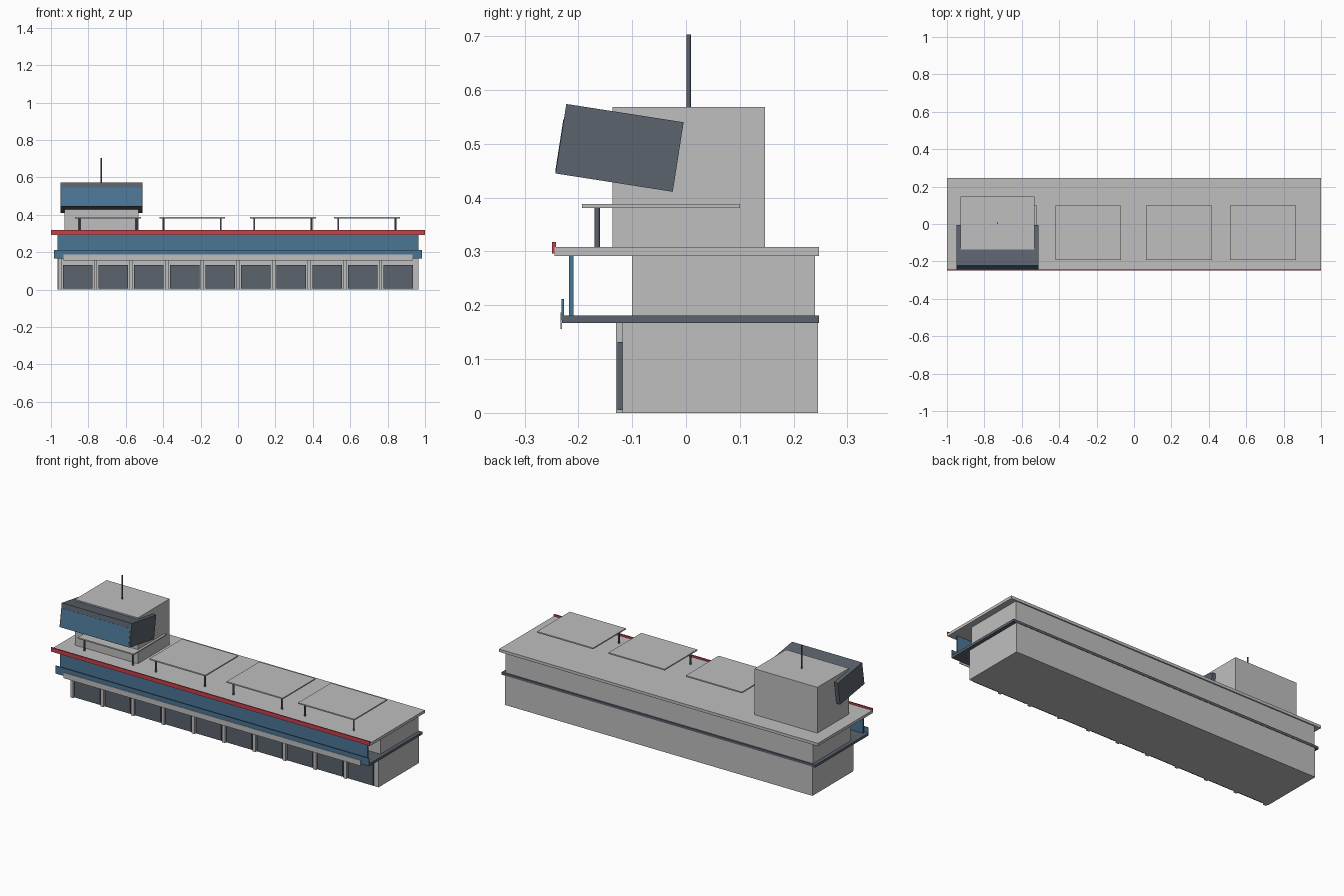
import bpy
from math import atan2, hypot
from mathutils import Matrix, Vector

default = bpy.data.objects.get("Cube")
if default:
    bpy.data.objects.remove(default)


def material(name, rgb):
    m = bpy.data.materials.new(name)
    m.use_nodes = True
    colour = (*rgb, 1)
    m.diffuse_color = colour
    m.node_tree.nodes["Principled BSDF"].inputs["Base Color"].default_value = colour
    return m


CONCRETE = material("pale concrete", (0.52, 0.52, 0.53))
SLATE = material("slate grey", (0.105, 0.125, 0.155))
GLASS = material("blue glass", (0.07, 0.18, 0.30))
RED = material("red trim", (0.58, 0.05, 0.07))


def box(name, mat, x, y, z):
    """Box from (min, max) pairs on each axis."""
    spans = (x, y, z)
    bpy.ops.mesh.primitive_cube_add(size=1)
    o = bpy.context.object
    o.name = name
    o.data.transform(Matrix.Diagonal([b - a for a, b in spans] + [1]))
    o.location = [(a + b) / 2 for a, b in spans]
    o.data.materials.append(mat)
    return o


def post(name, x, y, z0, z1, radius):
    bpy.ops.mesh.primitive_cylinder_add(vertices=12, radius=radius, depth=z1 - z0,
                                        location=(x, y, (z0 + z1) / 2))
    o = bpy.context.object
    o.name = name
    o.data.materials.append(SLATE)
    bpy.ops.object.shade_smooth_by_angle()


# Ground floor with a row of garage doors and dividing piers
box("ground_floor", CONCRETE, (-0.965, 0.965), (-0.118, 0.245), (0, 0.167))
PITCH = 0.1904
for i in range(10):
    cx = (i - 4.5) * PITCH
    box("garage_door", SLATE, (cx - 0.079, cx + 0.079), (-0.127, -0.117), (0.005, 0.132))
    px = cx - PITCH / 2
    box("garage_pier", CONCRETE, (px - 0.009, px + 0.009), (-0.13, -0.117), (0, 0.167))

# Balcony slab, balustrade and front fascia
box("balcony_slab", SLATE, (-0.985, 0.985), (-0.23, 0.247), (0.167, 0.181))
box("balcony_glass", GLASS, (-0.985, 0.985), (-0.231, -0.227), (0.172, 0.212))
box("balcony_fascia", CONCRETE, (-0.933, 0.933), (-0.233, -0.23), (0.156, 0.187))

# Upper floor and its glazed front
box("upper_floor", CONCRETE, (-0.965, 0.965), (-0.1, 0.24), (0.181, 0.292))
box("upper_glazing", GLASS, (-0.965, 0.965), (-0.217, -0.209), (0.181, 0.292))

# Roof with red edge
box("roof", CONCRETE, (-1, 1), (-0.244, 0.247), (0.292, 0.308))
box("roof_trim", RED, (-1, 1), (-0.249, -0.242), (0.296, 0.318))

# Roof canopies carried on front posts
for cx in (-0.695, -0.245, 0.24, 0.689):
    box("canopy", CONCRETE, (cx - 0.176, cx + 0.176), (-0.193, 0.1), (0.381, 0.388))
    for side in (-1, 1):
        post("canopy_post", cx + side * 0.153, -0.165, 0.308, 0.381, 0.005)

# Control tower and mast
box("tower", CONCRETE, (-0.927, -0.532), (-0.137, 0.147), (0.308, 0.568))
post("mast", -0.73, 0.005, 0.568, 0.703, 0.004)

# Tilted observation cab: edges measured along its tipped axes
front_low, back_low, front_top = (Vector(p) for p in ((-0.243, 0.445), (-0.025, 0.411),
                                                      (-0.222, 0.574)))
depth, height = (back_low - front_low).length, (front_top - front_low).length
centre = (back_low + front_top) / 2
tilt = atan2(*(back_low - front_low).yx)
pose = Matrix.Translation((-0.73, *centre)) @ Matrix.Rotation(tilt, 4, "X")
cab = box("observation_cab", SLATE, (-0.22, 0.22), (-depth / 2, depth / 2),
          (-height / 2, height / 2))
cab.matrix_world = pose
window = box("cab_window", GLASS, (-0.212, 0.212), (-0.001, 0.001),
             (-height / 2 + 0.004, height / 2 - 0.028))
window.matrix_world = pose @ Matrix.Translation((0, -depth / 2, window.location.z))
